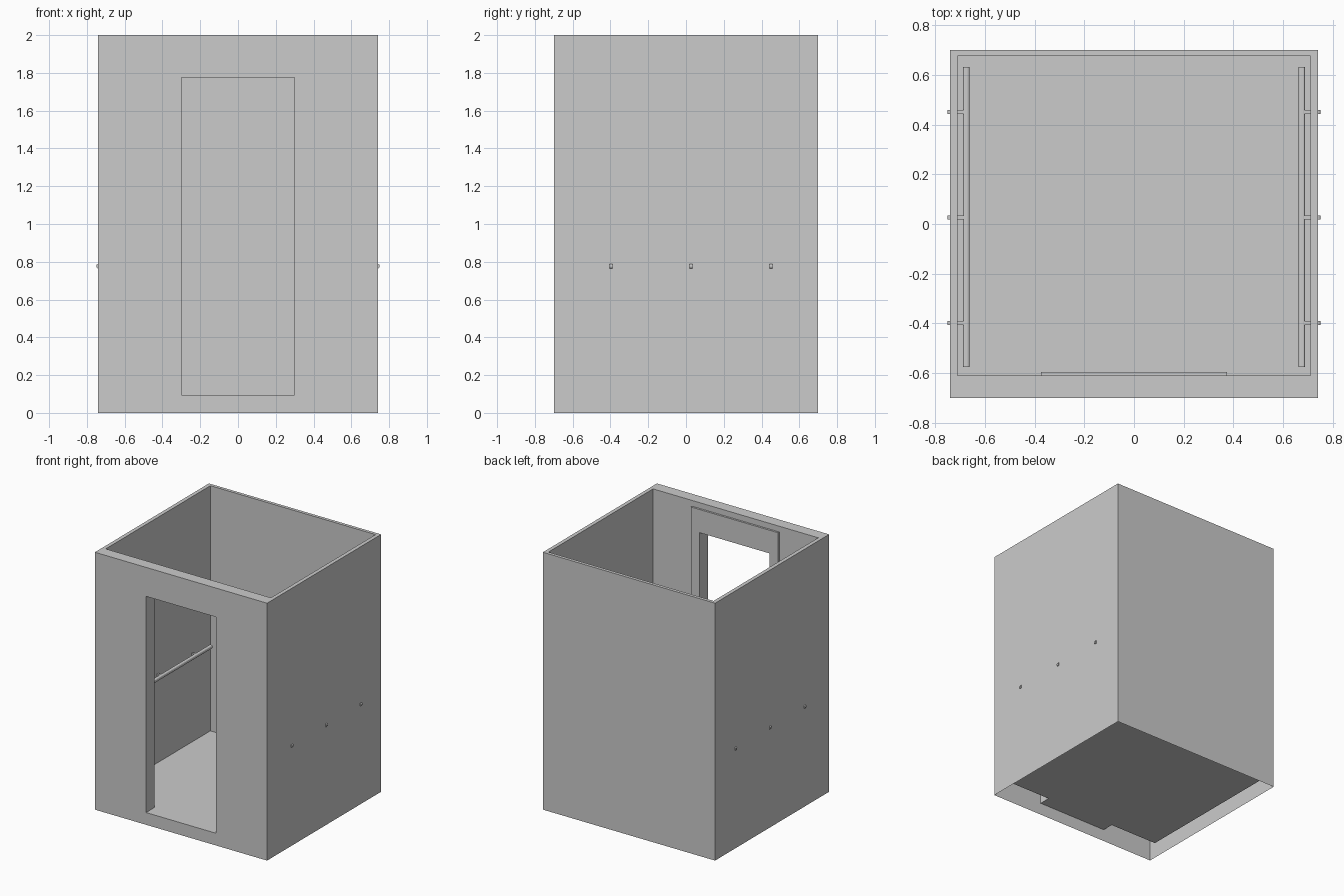
import bpy, bmesh

if "Cube" in bpy.data.objects:
    bpy.data.objects.remove(bpy.data.objects["Cube"])

# main sizes: outer skin, inner lining, door opening, door casing
OX, OY, TOP = 0.74, 0.70, 2.0
IX, IY0, IY1 = 0.71, -0.61, 0.675
FLOOR = 0.095
DX, DTOP = 0.30, 1.775
CX, CTOP, CY = 0.375, 1.955, -0.595


def make(name, faces):
    """Object from a list of quads (corner tuples)."""
    bm = bmesh.new()
    for f in faces:
        bm.faces.new([bm.verts.new(p) for p in f])
    bmesh.ops.remove_doubles(bm, verts=bm.verts, dist=1e-5)
    me = bpy.data.meshes.new(name)
    bm.to_mesh(me)
    bm.free()
    ob = bpy.data.objects.new(name, me)
    bpy.context.collection.objects.link(ob)
    return ob


def rect_y(x0, x1, z0, z1, y, back=False):
    f = [(x0, y, z0), (x1, y, z0), (x1, y, z1), (x0, y, z1)]
    return f[::-1] if back else f


def rect_x(y0, y1, z0, z1, x, left=False):
    f = [(x, y0, z0), (x, y1, z0), (x, y1, z1), (x, y0, z1)]
    return f[::-1] if left else f


def rect_z(x0, x1, y0, y1, z):
    return [(x0, y0, z), (x1, y0, z), (x1, y1, z), (x0, y1, z)]


def arch(w, z0, z1, hw, hz, y, back=False):
    """Wall of half width w around a door opening of half width hw, height hz."""
    return [rect_y(-w, -hw, z0, hz, y, back), rect_y(hw, w, z0, hz, y, back),
            rect_y(-w, w, hz, z1, y, back)]


# outer skin, open underneath
make("outer_shell",
     arch(OX, FLOOR, TOP, DX, DTOP, -OY)
     + [rect_y(-OX, OX, 0, FLOOR, -OY), rect_y(-OX, OX, 0, TOP, OY, True),
        rect_x(-OY, OY, 0, TOP, OX), rect_x(-OY, OY, 0, TOP, -OX, True)])

# inner lining with its floor
make("inner_lining",
     arch(IX, FLOOR, TOP, CX, CTOP, IY0, True)
     + [rect_y(-IX, IX, FLOOR, TOP, IY1),
        rect_x(IY0, IY1, FLOOR, TOP, IX, True), rect_x(IY0, IY1, FLOOR, TOP, -IX)])
make("floor", [rect_z(-IX, IX, IY0, IY1, FLOOR)])

# flat rim closing the gap between the skins
make("top_rim", [rect_z(-OX, OX, -OY, IY0, TOP), rect_z(-OX, OX, IY1, OY, TOP),
                 rect_z(-OX, -IX, IY0, IY1, TOP), rect_z(IX, OX, IY0, IY1, TOP)])

# door reveal with threshold
make("door_reveal",
     [rect_x(-OY, CY, FLOOR, DTOP, -DX), rect_x(-OY, CY, FLOOR, DTOP, DX, True),
      rect_z(-DX, DX, -OY, CY, DTOP)[::-1], rect_z(-DX, DX, -OY, IY0, FLOOR)])

# raised casing on the inside of the door
make("door_casing",
     arch(CX, FLOOR, CTOP, DX, DTOP, CY, True)
     + [rect_x(IY0, CY, FLOOR, CTOP, CX), rect_x(IY0, CY, FLOOR, CTOP, -CX, True),
        rect_z(-CX, CX, IY0, CY, CTOP)])


def bar(name, x0, x1, y0, y1, z0, z1):
    """Bar with its long y edges rounded."""
    bm = bmesh.new()
    bmesh.ops.create_cube(bm, size=1)
    for v in bm.verts:
        v.co = (x1 if v.co.x > 0 else x0, y1 if v.co.y > 0 else y0,
                z1 if v.co.z > 0 else z0)
    edges = [e for e in bm.edges if abs(e.verts[0].co.y - e.verts[1].co.y) > 1e-4]
    bmesh.ops.bevel(bm, geom=edges, offset=0.009, segments=3, profile=0.5,
                    affect='EDGES')
    me = bpy.data.meshes.new(name)
    bm.to_mesh(me)
    bm.free()
    ob = bpy.data.objects.new(name, me)
    bpy.context.collection.objects.link(ob)
    # matching part on the opposite wall
    ob.modifiers.new("mirror", 'MIRROR').use_axis = (True, False, False)


# handrails and the brackets that pass through the side walls
bar("handrail", 0.662, 0.688, -0.575, 0.632, 0.763, 0.790)
for i, y in enumerate((-0.398, 0.026, 0.45)):
    bar(f"rail_bracket_{i + 1}", 0.675, 0.750, y - 0.008, y + 0.008, 0.765, 0.788)
